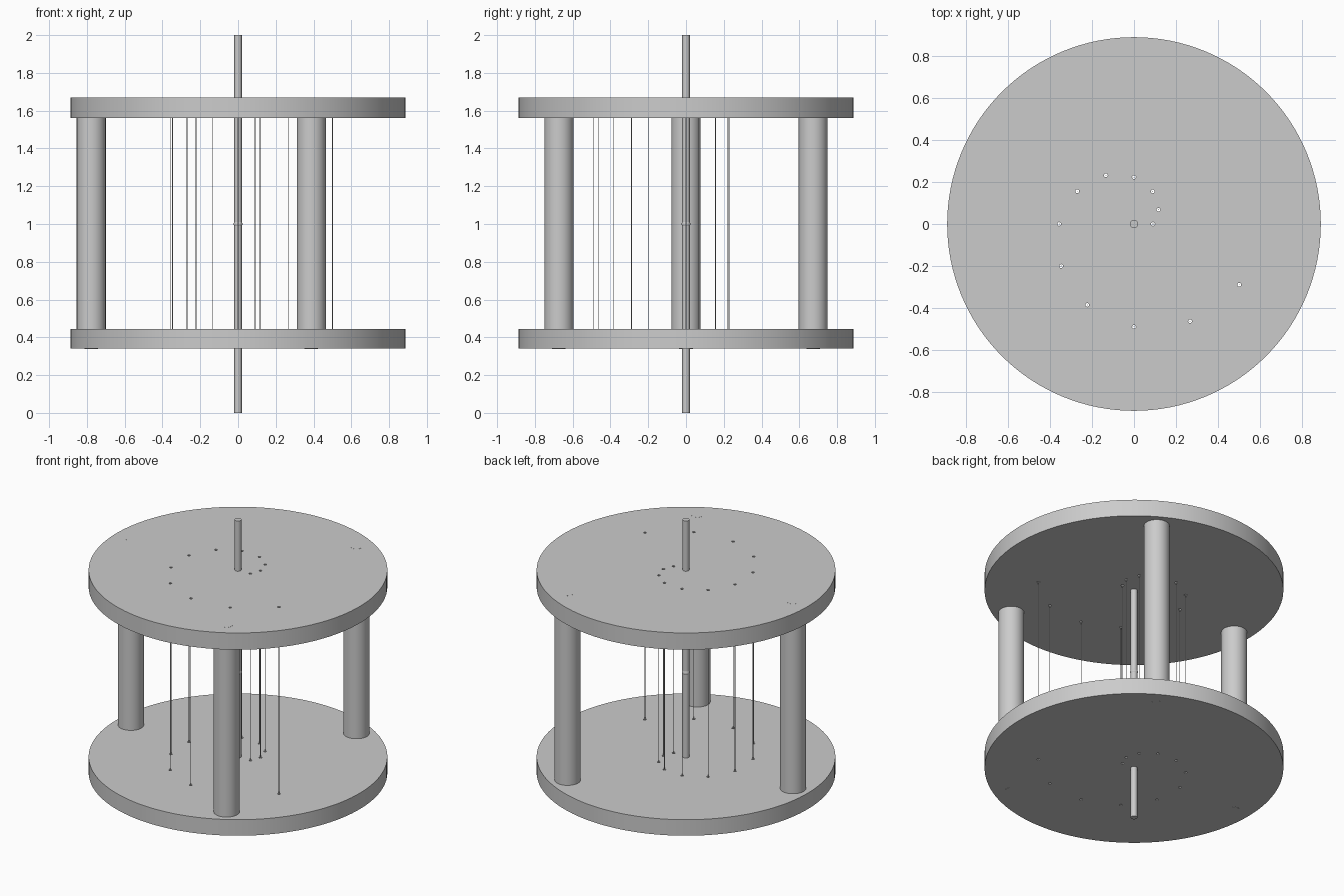
import bpy
from math import radians, cos, sin

cube = bpy.data.objects.get("Cube")
if cube:
    bpy.data.objects.remove(cube, do_unlink=True)

grey = bpy.data.materials.new("light_grey")
grey.use_nodes = True
GREY = (0.6, 0.6, 0.6, 1)
grey.diffuse_color = GREY
grey.node_tree.nodes["Principled BSDF"].inputs["Base Color"].default_value = GREY

PLATES = {"bottom_plate": (0.34, 0.445), "top_plate": (1.56, 1.67)}
LOW, HIGH = 0.34, 1.67


def polar(radius, degrees):
    a = radians(degrees)
    return radius * cos(a), radius * sin(a)


def smooth(obj):
    bpy.ops.object.select_all(action="DESELECT")
    obj.select_set(True)
    bpy.context.view_layer.objects.active = obj
    bpy.ops.object.shade_smooth_by_angle(angle=radians(35))


def rod(name, xy, radius, z0, z1, sides=32):
    bpy.ops.mesh.primitive_cylinder_add(
        vertices=sides, radius=radius, depth=z1 - z0, location=(*xy, (z0 + z1) / 2))
    obj = bpy.context.object
    obj.name = name
    obj.data.materials.append(grey)
    smooth(obj)
    return obj


# Wires stand on a spiral that widens by a constant step every 30 degrees
spiral = [polar(0.09 + 0.0443 * k, 30 * k) for k in range(12)]

# Round plates, drilled where the wires pass
cutters = [rod("hole_cutter", xy, 0.009, 0.2, 1.8, 12) for xy in spiral]
bpy.ops.object.select_all(action="DESELECT")
for c in cutters:
    c.select_set(True)
bpy.context.view_layer.objects.active = cutters[0]
bpy.ops.object.join()
drill = bpy.context.object

for name, (z0, z1) in PLATES.items():
    plate = rod(name, (0, 0), 0.888, z0, z1, 128)
    cut = plate.modifiers.new("wire_holes", "BOOLEAN")
    cut.operation = "DIFFERENCE"
    cut.solver = "EXACT"
    cut.object = drill
    bpy.ops.object.modifier_apply(modifier=cut.name)
    smooth(plate)
bpy.data.objects.remove(drill, do_unlink=True)

# Wires strung between the plates
for i, xy in enumerate(spiral):
    rod(f"wire_{i + 1}", xy, 0.002, LOW, HIGH, 8)

# Three pillars, each with a narrow pin through both plates
for i, angle in enumerate((60, 180, 300)):
    xy = polar(0.777, angle)
    rod(f"pillar_{i + 1}", xy, 0.077, PLATES["bottom_plate"][1], PLATES["top_plate"][0], 48)
    rod(f"pillar_pin_{i + 1}", xy, 0.036, LOW - 0.0005, HIGH + 0.0005)

# Central shaft with a small bead at mid height
rod("central_shaft", (0, 0), 0.02, 0, 2)
bpy.ops.mesh.primitive_uv_sphere_add(segments=24, ring_count=16, radius=0.023, location=(0, 0, 1))
bead = bpy.context.object
bead.name = "shaft_bead"
bead.data.materials.append(grey)
smooth(bead)
